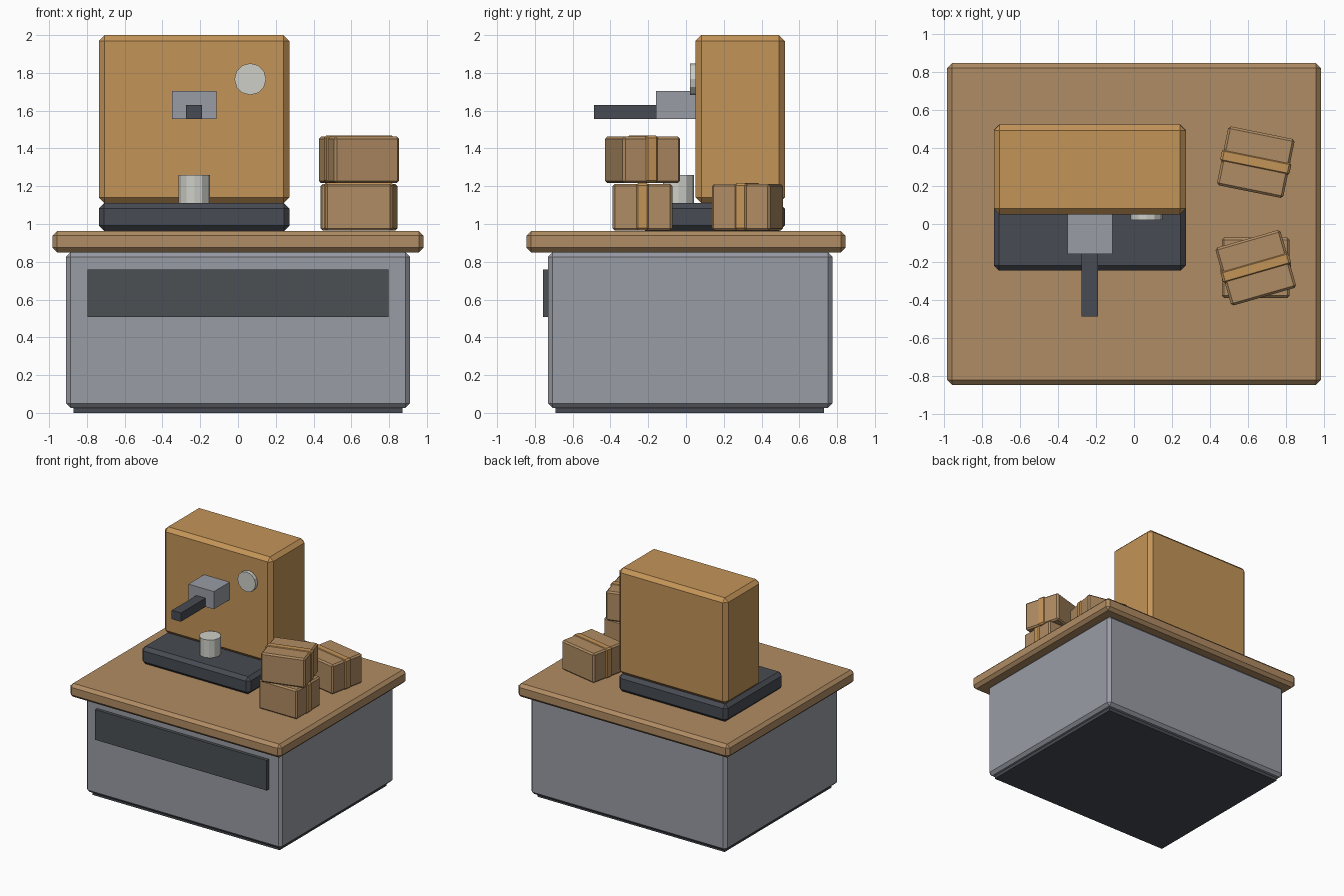
import bpy, math
from mathutils import Vector

if "Cube" in bpy.data.objects:
    bpy.data.objects.remove(bpy.data.objects["Cube"])


def material(name, hex_code):
    def lin(c):
        c /= 255
        return c / 12.92 if c <= 0.04045 else ((c + 0.055) / 1.055) ** 2.4
    m = bpy.data.materials.new(name)
    m.diffuse_color = [lin(int(hex_code[i:i + 2], 16)) for i in (0, 2, 4)] + [1]
    m.use_nodes = True
    m.node_tree.nodes["Principled BSDF"].inputs["Base Color"].default_value = m.diffuse_color
    return m


WOOD = material("light_wood", "B08C63")
ORANGE = material("warm_tan", "C49458")
GREY = material("steel_grey", "999CA5")
DARK = material("dark_slate", "474B52")
PANEL = material("dark_panel_grey", "4C5053")
LIGHT = material("pale_grey", "CFCFC9")


def finish(name, mat, bevel=0):
    ob = bpy.context.object
    ob.name = name
    ob.data.materials.append(mat)
    if bevel:
        mod = ob.modifiers.new("bevel", "BEVEL")
        mod.width = bevel
        mod.segments = 1
        mod.limit_method = 'ANGLE'
    return ob


def box(name, lo, hi, mat, bevel=0, turn=0):
    lo, hi = Vector(lo), Vector(hi)
    bpy.ops.mesh.primitive_cube_add(size=1, location=(lo + hi) / 2, rotation=(0, 0, turn))
    bpy.context.object.scale = hi - lo
    bpy.ops.object.transform_apply(location=False, rotation=False, scale=True)
    return finish(name, mat, bevel)


def disc(name, loc, radius, depth, mat, tilt=0):
    bpy.ops.mesh.primitive_cylinder_add(vertices=12, radius=radius, depth=depth,
                                        location=loc, rotation=(tilt, 0, 0))
    return finish(name, mat)


# Counter
box("plinth", (-0.87, -0.69, 0), (0.87, 0.73, 0.04), DARK)
box("cabinet", (-0.91, -0.73, 0.027), (0.91, 0.775, 0.85), GREY, 0.024)
box("front_panel", (-0.797, -0.757, 0.507), (0.797, -0.72, 0.76), PANEL)
box("countertop", (-0.982, -0.845, 0.85), (0.982, 0.845, 0.963), WOOD, 0.025)

# Coffee machine
box("machine_base", (-0.737, -0.245, 0.963), (0.272, 0.523, 1.11), DARK, 0.028)
box("machine_body", (-0.737, 0.05, 1.11), (0.272, 0.523, 2.0), ORANGE, 0.031)
box("brew_head", (-0.35, -0.158, 1.557), (-0.113, 0.06, 1.705), GREY)
box("handle", (-0.275, -0.487, 1.557), (-0.19, -0.15, 1.63), DARK)
disc("gauge", (0.065, 0.04, 1.767), 0.084, 0.04, LIGHT, math.pi / 2)
disc("cup", (-0.231, -0.04, 1.182), 0.083, 0.155, LIGHT)


# Parcels with a tape band wrapped around the middle
def parcel(name, x, y, z, turn):
    w, d, h, t = 0.178, 0.158, 0.247, 0.035
    box(name, (x - w, y - d, z), (x + w, y + d, z + h), WOOD, 0.012, turn)
    box(name + "_tape", (x - w - 0.008, y - t, z + 0.001),
        (x + w + 0.008, y + t, z + h + 0.005), ORANGE, 0.012, turn)


parcel("back_parcel", 0.64, 0.325, 0.965, -0.2)
parcel("lower_parcel", 0.64, -0.23, 0.965, 0)
parcel("upper_parcel", 0.64, -0.23, 1.216, 0.28)
